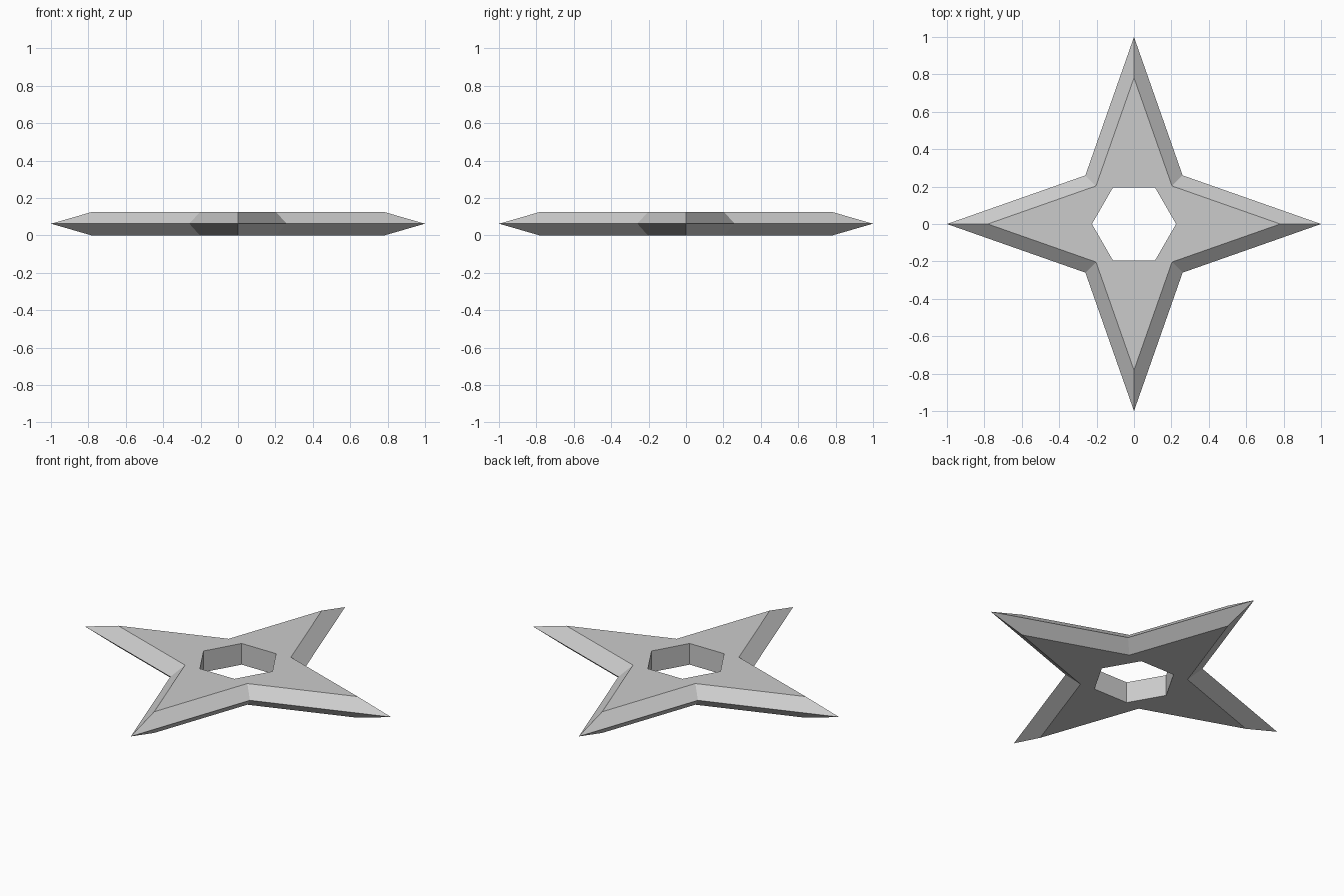
import bpy
import bmesh
from math import cos, sin, pi

cube = bpy.data.objects.get("Cube")
if cube:
    bpy.data.objects.remove(cube, do_unlink=True)

THICK = 0.125
TIP = 1.0           # reach of each point
NOTCH = 0.26 * 2 ** 0.5   # distance of the corners between points
FLAT = 0.782        # size of the flat face relative to the outline
HOLE = 0.225


def star_ring(bm, scale, z):
    ring = []
    for i in range(8):
        r = (NOTCH if i % 2 else TIP) * scale
        ring.append(bm.verts.new((r * cos(i * pi / 4), r * sin(i * pi / 4), z)))
    return ring


def hex_ring(bm, z):
    return [bm.verts.new((HOLE * cos(i * pi / 3), HOLE * sin(i * pi / 3), z))
            for i in range(6)]


def bridge(bm, a, b):
    n = len(a)
    for i in range(n):
        j = (i + 1) % n
        bm.faces.new((a[i], a[j], b[j], b[i]))


def loop_edges(bm, ring):
    pairs = zip(ring, ring[1:] + ring[:1])
    return [bm.edges.get(p) or bm.edges.new(p) for p in pairs]


# Steel
steel = bpy.data.materials.new("steel grey")
steel.use_nodes = True
colour = (0.6, 0.6, 0.6, 1)
steel.diffuse_color = colour
steel.node_tree.nodes["Principled BSDF"].inputs["Base Color"].default_value = colour

# Four-pointed blade: bevelled edges, flat faces and a hexagonal hole
bm = bmesh.new()
edge = star_ring(bm, 1, THICK / 2)
holes = []
for z in (0, THICK):
    flat = star_ring(bm, FLAT, z)
    hole = hex_ring(bm, z)
    bridge(bm, edge, flat)
    bmesh.ops.triangle_fill(bm, use_beauty=True,
                            edges=loop_edges(bm, flat) + loop_edges(bm, hole))
    holes.append(hole)
bridge(bm, *holes)
bmesh.ops.recalc_face_normals(bm, faces=bm.faces[:])

mesh = bpy.data.meshes.new("throwing_star")
bm.to_mesh(mesh)
bm.free()
mesh.materials.append(steel)
blade = bpy.data.objects.new("throwing_star", mesh)
bpy.context.collection.objects.link(blade)
